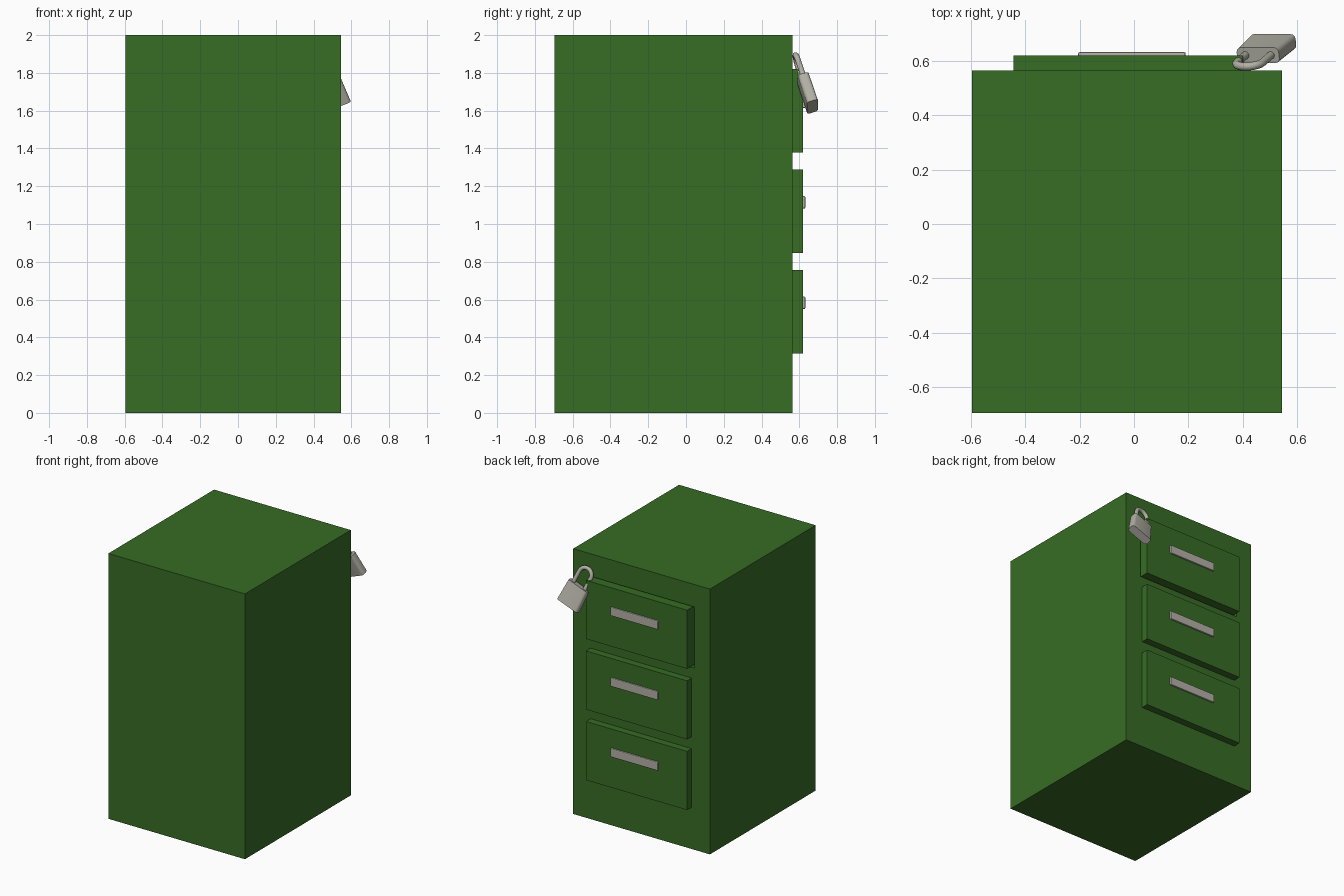
import bpy, bmesh, math
from mathutils import Matrix, Vector

if "Cube" in bpy.data.objects:
    bpy.data.objects.remove(bpy.data.objects["Cube"])


def material(name, rgb):
    m = bpy.data.materials.new(name)
    m.diffuse_color = (*rgb, 1)
    m.use_nodes = True
    m.node_tree.nodes["Principled BSDF"].inputs["Base Color"].default_value = m.diffuse_color
    return m


GREEN = material("cabinet green", (0.038, 0.15, 0.018))
METAL = material("pale metal", (0.45, 0.44, 0.38))


def add(name, bm, mat):
    bmesh.ops.recalc_face_normals(bm, faces=bm.faces[:])
    me = bpy.data.meshes.new(name)
    bm.to_mesh(me)
    bm.free()
    ob = bpy.data.objects.new(name, me)
    bpy.context.collection.objects.link(ob)
    me.materials.append(mat)
    return ob


def box(name, x, y, z, mat):
    bm = bmesh.new()
    bmesh.ops.create_cube(bm, size=1)
    for v in bm.verts:
        v.co = [(r[0] + r[1]) / 2 + c * (r[1] - r[0]) for c, r in zip(v.co, (x, y, z))]
    return add(name, bm, mat)


def smooth(ob, angle):
    bpy.ops.object.select_all(action='DESELECT')
    ob.select_set(True)
    bpy.context.view_layer.objects.active = ob
    bpy.ops.object.shade_smooth_by_angle(angle=math.radians(angle))


# Cabinet with a recess for the sliding top drawer
cabinet = box("cabinet_body", (-0.595, 0.545), (-0.695, 0.565), (0, 2), GREEN)
cutter = box("drawer_recess_cutter", (-0.465, 0.415), (0.05, 0.7), (1.37, 1.83), GREEN)
mod = cabinet.modifiers.new("recess", 'BOOLEAN')
mod.operation = 'DIFFERENCE'
mod.solver = 'EXACT'
mod.object = cutter
bpy.context.view_layer.objects.active = cabinet
bpy.ops.object.modifier_apply(modifier=mod.name)
bpy.data.objects.remove(cutter)

# Drawers and their handles
for i, label in enumerate(("lower", "middle", "top")):
    z = 0.315 + 0.532 * i
    back = 0.05 if label == "top" else 0.56
    box(label + "_drawer", (-0.443, 0.40), (back, 0.62), (z, z + 0.442), GREEN)
    handle = box(label + "_handle", (-0.205, 0.19), (0.61, 0.632),
                 (z + 0.235, z + 0.3), METAL)
    bev = handle.modifiers.new("bevel", 'BEVEL')
    bev.width = 0.006
    bev.segments = 2

# Padlock frame: local x = width, y = thickness, z = up, origin at body centre
up = Vector((-0.34, -0.30, 0.89)).normalized()
wide = Vector((0.94, 0, 0.36)).normalized()
thick = up.cross(wide).normalized()
wide = thick.cross(up)
frame = Matrix((wide, thick, up)).transposed().to_4x4()
frame.translation = (0.484, 0.645, 1.695)

# Padlock body, slightly narrower at the shoulders
bm = bmesh.new()
bmesh.ops.create_cube(bm, size=1)
for v in bm.verts:
    taper = 0.93 if v.co.z > 0 else 1
    v.co = (v.co.x * 0.178 * taper, v.co.y * 0.06, v.co.z * 0.165)
edges = [e for e in bm.edges if abs(e.verts[0].co.z - e.verts[1].co.z) > 0.1]
bmesh.ops.bevel(bm, geom=edges, offset=0.018, segments=3, profile=0.5, affect='EDGES')
bm.transform(frame)
smooth(add("padlock_body", bm, METAL), 40)

# Padlock shackle: tube swept along an upside-down U
path = [(-0.05, 0.06)]
path += [(-0.05 * math.cos(math.pi * k / 10), 0.17 + 0.05 * math.sin(math.pi * k / 10))
         for k in range(11)]
path += [(0.05, 0.06)]
R, SIDES = 0.015, 10
bm = bmesh.new()
rings = []
for i, (px, pz) in enumerate(path):
    a, b = path[max(i - 1, 0)], path[min(i + 1, len(path) - 1)]
    t = Vector((b[0] - a[0], 0, b[1] - a[1])).normalized()
    n = Vector((t.z, 0, -t.x))
    ring = []
    for s in range(SIDES):
        q = 2 * math.pi * s / SIDES
        ring.append(bm.verts.new(Vector((px, 0, pz)) + n * R * math.cos(q)
                                 + Vector((0, R * math.sin(q), 0))))
    rings.append(ring)
for r0, r1 in zip(rings, rings[1:]):
    for s in range(SIDES):
        t = (s + 1) % SIDES
        bm.faces.new((r0[s], r0[t], r1[t], r1[s]))
bm.faces.new(rings[0])
bm.faces.new(rings[-1])
bm.transform(frame)
smooth(add("padlock_shackle", bm, METAL), 60)
